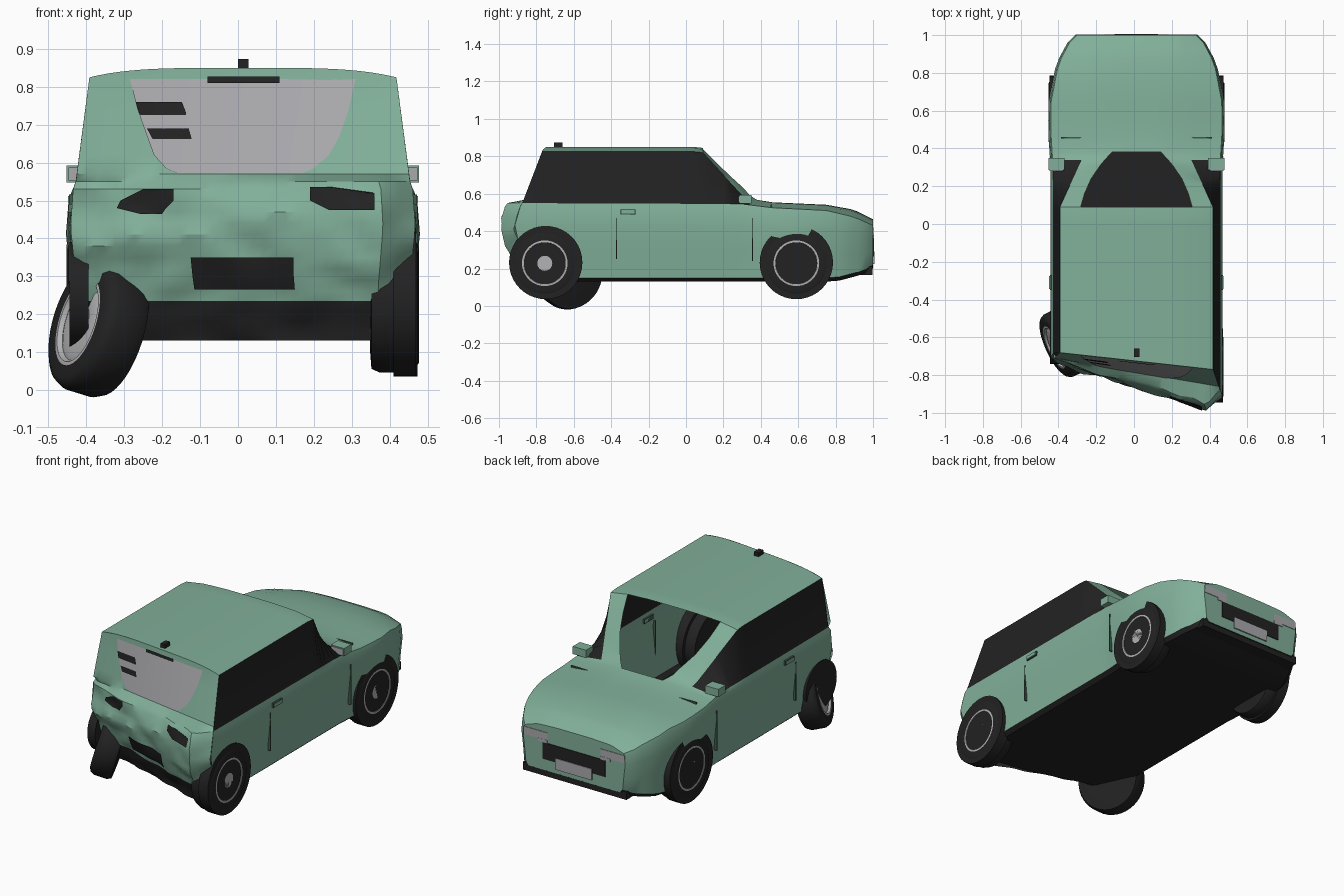
import bpy, bmesh, math
from mathutils import Vector, noise

if "Cube" in bpy.data.objects:
    bpy.data.objects.remove(bpy.data.objects["Cube"])

CX = 0.013  # body centre line


def material(name, rgb):
    m = bpy.data.materials.new(name)
    m.diffuse_color = (*rgb, 1)
    m.use_nodes = True
    m.node_tree.nodes["Principled BSDF"].inputs["Base Color"].default_value = m.diffuse_color
    return m


GREEN = material("green paint", (0.22, 0.43, 0.32))
BLACK = material("black trim", (0.016, 0.016, 0.016))
GLASS = material("grey glass", (0.40, 0.40, 0.42))
RIM = material("rim grey", (0.45, 0.45, 0.46))
SEAM = material("seam dark green", (0.05, 0.10, 0.075))


def lerp(table, t):
    if t <= table[0][0]:
        return table[0][1]
    for (a, va), (b, vb) in zip(table, table[1:]):
        if t <= b:
            return va + (vb - va) * (t - a) / (b - a)
    return table[-1][1]


def finish(name, bm, mats, angle=35):
    me = bpy.data.meshes.new(name)
    bmesh.ops.recalc_face_normals(bm, faces=bm.faces[:])
    bm.to_mesh(me)
    bm.free()
    for m in mats:
        me.materials.append(m)
    ob = bpy.data.objects.new(name, me)
    bpy.context.collection.objects.link(ob)
    bpy.ops.object.select_all(action='DESELECT')
    ob.select_set(True)
    bpy.context.view_layer.objects.active = ob
    bpy.ops.object.shade_smooth_by_angle(angle=math.radians(angle))
    return ob


def box(name, lo, hi, mat):
    bm = bmesh.new()
    bmesh.ops.create_cube(bm, size=1)
    for v in bm.verts:
        v.co = [(l + h) / 2 + c * (h - l) for l, h, c in zip(lo, hi, v.co)]
    return finish(name, bm, [mat])


# Crushed, slanted tail surface: y for a given x and z
def tail(x, z):
    low = lerp([(-.45, -.68), (-.40, -.72), (.38, -.97), (.47, -.89)], x)
    low += lerp([(.13, .08), (.2, .05), (.4, -.02), (.53, 0), (.55, .02)], z)
    low += .022 * noise.noise(Vector((x * 9, z * 14, 0)))
    base = lerp([(-.43, -.71), (.45, -.86)], x)
    top = lerp([(-.40, -.68), (.42, -.77)], x)
    high = base + (top - base) * max(0, min(1, (z - .57) / .25))
    return low + (high - low) * max(0, min(1, (z - .55) / .02))


# Half cross-section of the shell, from floor centre up to roof centre
def section(y):
    w = lerp([(.3, .455), (.5, .468), (.65, .465), (.85, .425), (.96, .365), (1, .325)], y)
    zb = lerp([(.8, .13), (.95, .17), (1, .2)], y)
    belt = lerp([(-1, .55), (.3, .545), (.46, .525), (.75, .51), (.9, .475), (1, .43)], y)
    edge = lerp([(.09, .405), (.34, .29), (.6, .31), (1, .24)], y)
    ze = lerp([(.04, .825), (.09, .82), (.33, .56), (.46, .54), (.75, .53), (.9, .505), (1, .455)], y)
    crown = lerp([(.09, .025), (.31, .055), (.38, .015), (1, .008)], y)
    glass = lerp([(.09, .295), (.16, .275), (.24, .24), (.32, .185), (.38, .13), (.5, .2)], y)
    h = belt - zb
    pts = [(0, zb), (.9 * w, zb), (.95 * w, zb + .02), (.97 * w, zb + .38 * h),
           (w, zb + .72 * h), (.985 * w, belt - .02), (.97 * w, belt), (edge, ze)]
    return pts + [(x, ze + crown * (1 - (x / edge) ** 4)) for x in (glass, glass / 2, 0)]


# Body shell with open windscreen and dark side windows
stations = [-1, -.9, -.8, -.7, -.6, -.4, -.2, 0, .04, .09, .12, .16, .2, .24, .28, .31, .34, .38,
            .42, .46, .55, .65, .75, .82, .88, .92, .96, .985, 1]
bm = bmesh.new()
rings = []
for y in stations:
    half = section(y)
    loop = half + [(-x, z) for x, z in half[-2:0:-1]]
    ring = []
    for x, z in loop:
        yy = y
        if y < -.6:
            yy = -.6 + (-.6 - y) / .4 * (tail(x + CX, z) + .6)
        ring.append(bm.verts.new((x + CX, yy, z)))
    rings.append(ring)
N = len(rings[0])
for y, y2, a, b in zip(stations, stations[1:], rings, rings[1:]):
    for k in range(N):
        strip = min(k, N - 1 - k)
        if strip >= 8 and .09 <= y and y2 <= .38:
            continue
        f = bm.faces.new((a[k], a[(k + 1) % N], b[(k + 1) % N], b[k]))
        f.material_index = int(strip < 2 or (strip == 6 and y2 <= .34))
bm.faces.new(rings[-1])
finish("body_shell", bm, [GREEN, BLACK], 30)

# Crumpled tail panel with black bumper
SIDE = [(.13, .41), (.15, .432), (.29, .441), (.43, .455), (.53, .448), (.55, .441), (.825, .405)]
rows = [.13, .15, .18, .21, .235, .26, .29, .32, .35, .38, .41, .44, .47, .5, .53, .55, .57, .62, .68, .74, .79, .825]
bm = bmesh.new()
grid = []
for z in rows:
    line = []
    for i in range(33):
        u = i / 16 - 1
        zz = z + (.025 * (1 - u ** 4) if z == .825 else 0)
        x = CX + u * lerp(SIDE, z)
        line.append(bm.verts.new((x, tail(x, zz), zz)))
    grid.append(line)
for r, (a, b) in enumerate(zip(grid, grid[1:])):
    for i in range(32):
        f = bm.faces.new((a[i], a[i + 1], b[i + 1], b[i]))
        f.material_index = int(rows[r + 1] < .24)
finish("tail_panel", bm, [GREEN, BLACK], 30)


# Thin patch that follows the tail surface; spans are (z, x left, x right)
def tail_patch(name, spans, mat, lift=.004, cols=10):
    bm = bmesh.new()
    lines = []
    for z, x0, x1 in spans:
        xs = [x0 + (x1 - x0) * i / cols for i in range(cols + 1)]
        lines.append([bm.verts.new((x, tail(x, z) - lift, z)) for x in xs])
    for a, b in zip(lines, lines[1:]):
        for i in range(cols):
            bm.faces.new((a[i], a[i + 1], b[i + 1], b[i]))
    return finish(name, bm, [mat])


tail_patch("rear_window", [(.572, -.16, .17), (.585, -.19, .20), (.62, -.222, .24), (.67, -.24, .268),
                           (.74, -.265, .292), (.82, -.285, .31)], GLASS)
tail_patch("window_bar_upper", [(.725, -.258, -.137), (.735, -.262, -.138), (.76, -.27, -.148)], BLACK, .008)
tail_patch("window_bar_lower", [(.662, -.225, -.122), (.69, -.24, -.13)], BLACK, .008)
tail_patch("brake_light", [(.81, -.08, .11), (.827, -.08, .11)], BLACK, .009)
tail_patch("rear_plate", [(.265, -.115, .15), (.3, -.12, .147), (.35, -.125, .147)], BLACK, .012)
tail_patch("tail_light_left", [(.465, -.26, -.20), (.48, -.32, -.19), (.5, -.31, -.17), (.53, -.25, -.17)], BLACK, .006)
tail_patch("tail_light_right", [(.475, .24, .36), (.5, .19, .36), (.52, .19, .36), (.535, .19, .25)], BLACK, .006)


# Lathe around +x, then aimed along the outward axle direction
def lathe(name, profile, centre, axis, mats, split, segs=40):
    bm = bmesh.new()
    rot = Vector((1, 0, 0)).rotation_difference(Vector(axis).normalized())
    loops = []
    for r, d in profile:
        loops.append([bm.verts.new(Vector(centre) + rot @ Vector((d, r * math.cos(t), r * math.sin(t))))
                      for t in [2 * math.pi * i / segs for i in range(segs)]])
    for k, (a, b) in enumerate(zip(loops, loops[1:])):
        for i in range(segs):
            j = (i + 1) % segs
            f = bm.faces.new((a[i], a[j], b[j], b[i]))
            f.material_index = int(k >= split)
    bm.faces.new(loops[0])
    bm.faces.new(loops[-1]).material_index = len(mats) - 1
    return finish(name, bm, mats, 40)


WHEEL = [(.04, -.004), (.045, -.012), (.09, -.008), (.105, -.014), (.112, -.002), (.122, -.002),
         (.128, -.004), (.155, .0), (.172, -.01), (.182, -.03), (.182, -.1), (.172, -.122), (.12, -.126)]
R = CX + .461
L = CX - .461
wheels = {"front_right": ((R + .004, .59, .228), (1, 0, 0)), "front_left": ((L - .004, .59, .228), (-1, 0, 0)),
          "rear_right": ((R, -.755, .228), (1, 0, 0)), "rear_left": ((-.425, -.655, .183), (-.87, -.4, .27))}
for key, (c, axis) in wheels.items():
    lathe(key + "_wheel", WHEEL, c, axis, [RIM, BLACK], 5)

# Dark wheel arches
ARCH = [(.196, 0), (.196, -.06)]
for key, x, y, s in (("front_right", R, .59, 1), ("front_left", L, .59, -1), ("rear_right", R - .004, -.75, 1)):
    lathe(key + "_arch", ARCH, (x, y, .232), (s, 0, 0), [BLACK], 9)
lathe("rear_left_arch", [(.14, 0), (.14, -.05)], (L + .004, -.6, .25), (-1, 0, 0), [BLACK], 9)

# Mirrors, handles and door seams on both sides
for side, s in (("left", -1), ("right", 1)):
    def pair(name, x0, x1, y0, y1, z0, z1, mat):
        a, b = sorted((CX + s * x0, CX + s * x1))
        box(side + "_" + name, (a, y0, z0), (b, y1, z1), mat)
    pair("mirror", .38, .465, .285, .35, .548, .592, GREEN)
    pair("mirror_glass", .39, .46, .281, .286, .553, .587, GLASS)
    pair("door_handle", .44, .462, -.345, -.275, .495, .512, GREEN)
    pair("door_handle_gap", .44, .459, -.35, -.27, .49, .516, SEAM)
    pair("rear_seam", .44, .4555, -.374, -.368, .25, .47, SEAM)
    pair("front_seam", .44, .4605, .352, .358, .24, .47, SEAM)
    # Headlights on the nose
    pair("headlight", .17, .322, .99, 1.003, .375, .42, GLASS)
    pair("headlight_lower", .17, .23, .99, 1.004, .36, .378, GLASS)

# Nose and roof details
box("bonnet_seam", (CX - .40, .452, .50), (CX + .40, .460, .541), SEAM)
box("grille", (CX - .2, .99, .265), (CX + .2, 1.004, .36), BLACK)
box("front_plate", (CX - .115, .99, .225), (CX + .115, 1.007, .29), GLASS)
box("front_bumper", (CX - .33, .9, .165), (CX + .33, .996, .21), BLACK)
box("roof_aerial", (0, -.705, .84), (.028, -.66, .873), BLACK)
